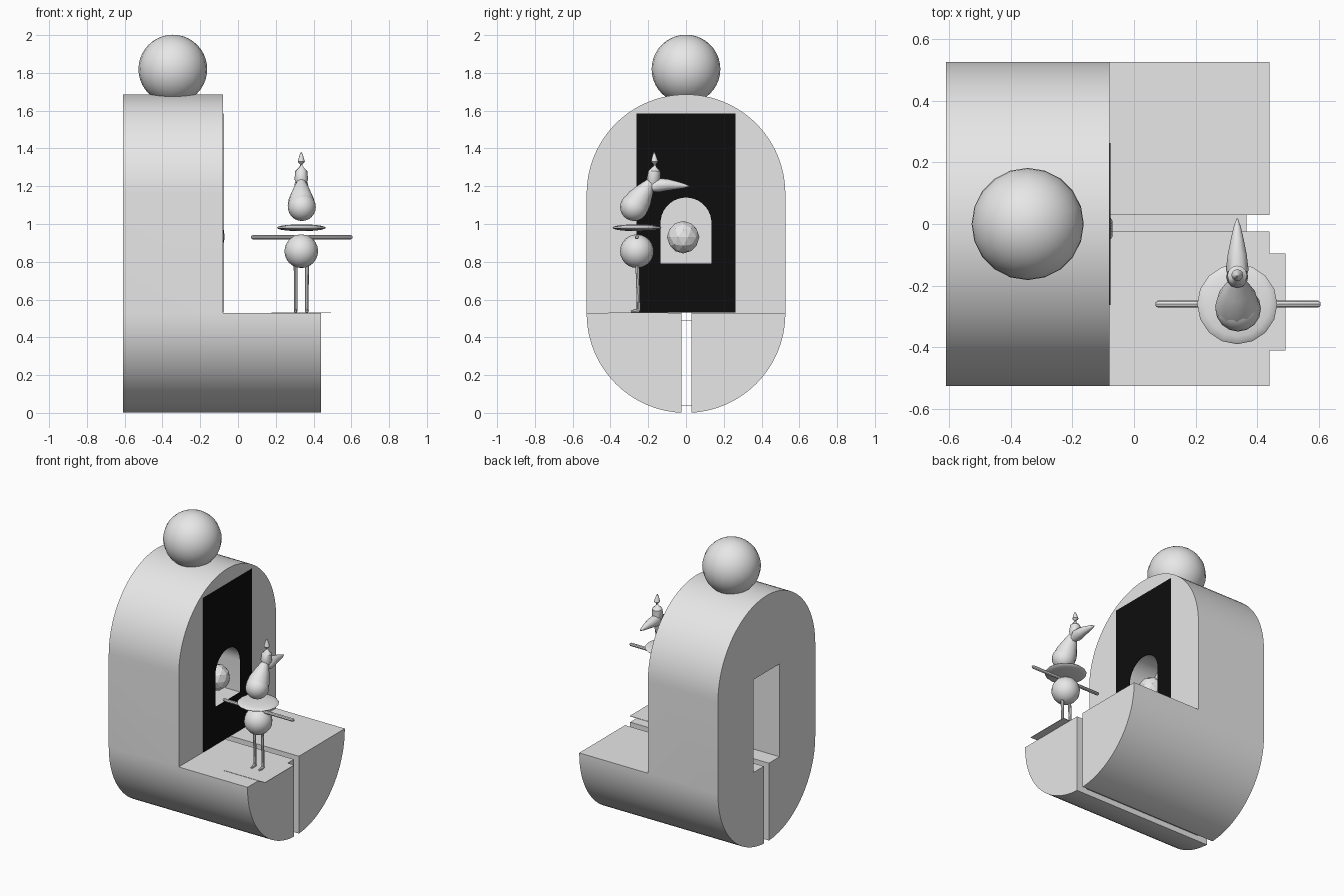
import bpy, bmesh, math
from mathutils import Vector

if "Cube" in bpy.data.objects:
    bpy.data.objects.remove(bpy.data.objects["Cube"])


def material(name, rgb):
    m = bpy.data.materials.new(name)
    m.diffuse_color = (*rgb, 1)
    m.use_nodes = True
    m.node_tree.nodes["Principled BSDF"].inputs["Base Color"].default_value = m.diffuse_color
    return m


GREY = material("plain grey", (0.8, 0.8, 0.8))
BLACK = material("matte black", (0.004, 0.004, 0.004))


def finish(bm, name, mat=GREY, smooth=True):
    bmesh.ops.recalc_face_normals(bm, faces=bm.faces)
    mesh = bpy.data.meshes.new(name)
    bm.to_mesh(mesh)
    bm.free()
    ob = bpy.data.objects.new(name, mesh)
    bpy.context.collection.objects.link(ob)
    mesh.materials.append(mat)
    if smooth:
        shade(ob)
    return ob


def shade(ob):
    bpy.ops.object.select_all(action='DESELECT')
    ob.select_set(True)
    bpy.context.view_layer.objects.active = ob
    bpy.ops.object.shade_smooth_by_angle(angle=math.radians(35))


def prism(name, outline, x0, x1, mat=GREY):
    """Extrude a (y, z) outline along x."""
    bm = bmesh.new()
    face = bm.faces.new([bm.verts.new((x0, y, z)) for y, z in outline])
    out = bmesh.ops.extrude_face_region(bm, geom=[face])
    verts = [v for v in out["geom"] if isinstance(v, bmesh.types.BMVert)]
    bmesh.ops.translate(bm, verts=verts, vec=(x1 - x0, 0, 0))
    return finish(bm, name, mat, False)


def box(name, x, y, z, mat=GREY):
    return prism(name, [(y[0], z[0]), (y[1], z[0]), (y[1], z[1]), (y[0], z[1])], *x, mat)


def arc(r, cz, a0, a1, n):
    return [(r * math.cos(math.radians(a0 + (a1 - a0) * i / n)),
             cz + r * math.sin(math.radians(a0 + (a1 - a0) * i / n))) for i in range(n + 1)]


def cut(ob, cutter, keep=False):
    mod = ob.modifiers.new("cut", 'BOOLEAN')
    mod.operation, mod.object, mod.solver = 'DIFFERENCE', cutter, 'EXACT'
    bpy.context.view_layer.objects.active = ob
    bpy.ops.object.modifier_apply(modifier=mod.name)
    if not keep:
        bpy.data.objects.remove(cutter)


def sphere(name, centre, r, segs=20, rings=14, squash=1):
    bm = bmesh.new()
    bmesh.ops.create_uvsphere(bm, u_segments=segs, v_segments=rings, radius=r)
    for v in bm.verts:
        v.co = Vector((v.co.x, v.co.y, v.co.z * squash)) + Vector(centre)
    return finish(bm, name)


def loft(name, path, segs=12):
    """Round tapered tube through (point, radius) stations."""
    bm = bmesh.new()
    rings = []
    pts = [Vector(p) for p, r in path]
    for i, (p, r) in enumerate(path):
        d = (pts[min(i + 1, len(pts) - 1)] - pts[max(i - 1, 0)]).normalized()
        q = d.to_track_quat('Z', 'Y')
        rings.append([bm.verts.new(pts[i] + q @ Vector((
            r * math.cos(2 * math.pi * k / segs), r * math.sin(2 * math.pi * k / segs), 0)))
            for k in range(segs)])
    for a, b in zip(rings, rings[1:]):
        for k in range(segs):
            j = (k + 1) % segs
            bm.faces.new((a[k], a[j], b[j], b[k]))
    bm.faces.new(rings[0])
    bm.faces.new(rings[-1])
    return finish(bm, name)


# Rounded L-shaped housing
R = 0.526
housing = prism("housing", arc(R, R, 180, 360, 48) + arc(R, 1.16, 0, 180, 48), -0.61, 0.44)
cut(housing, box("step_cutter", (-0.08, 1), (-1, 1), (0.53, 2)))
cut(housing, box("slot_cutter", (-1, 1), (-0.025, 0.03), (-0.1, 0.5305)))
cut(housing, box("window_cutter", (-1, -0.28), (-0.14, 0.14), (0.53, 1.165)))

# Black door panel with an arched niche cut through it
door = box("door_panel", (-0.0805, -0.077), (-0.263, 0.263), (0.531, 1.585), BLACK)
arch = [(-0.135, 0.79), (0.135, 0.79)] + arc(0.135, 1.005, 0, 180, 20)
niche = prism("niche_cutter", arch, -0.25, 0.2)
cut(housing, niche, keep=True)
cut(door, niche)
shade(housing)

# Thin liners inside the slot
for name, z in (("slot_liner_top", 0.49), ("slot_liner_bottom", 0.04)):
    box(name, (-0.535, 0.365), (-0.025, 0.03), (z - 0.001, z + 0.001))

# Ball on the roof and faceted ball in the niche
sphere("roof_ball", (-0.345, 0, 1.82), 0.182, 20, 20)
bm = bmesh.new()
bmesh.ops.create_icosphere(bm, subdivisions=2, radius=0.086)
bmesh.ops.translate(bm, verts=bm.verts, vec=(-0.152, -0.015, 0.93))
finish(bm, "niche_ball", GREY, False)

# Thin stage plate under the figure
X, Y = 0.335, -0.26
box("stage_plate", (0.178, 0.492), (-0.41, -0.095), (0.529, 0.532))

# Figure: legs, feet, body, arm bar, skirt
for side, dx in (("left", -0.03), ("right", 0.03)):
    loft(side + "_leg", [((X + dx, -0.258, 0.79), 0.010), ((X + dx, -0.25, 0.54), 0.009)], 8)
    loft(side + "_foot", [((X + dx, -0.247, 0.542), 0.009), ((X + dx, -0.27, 0.54), 0.010),
                          ((X + dx, -0.292, 0.537), 0.005)], 8)
sphere("body", (X, Y, 0.856), 0.089, 16, 12)
loft("arm_bar", [((0.07, Y, 0.93), 0.006), ((0.077, Y, 0.93), 0.011),
                 ((0.598, Y, 0.93), 0.011), ((0.605, Y, 0.93), 0.006)], 8)
sphere("skirt", (X, Y, 0.98), 0.13, 16, 10, 0.14)

# Head with tapering crown and two pointed ears
sphere("head", (X + 0.003, -0.275, 1.09), 0.074, 16, 12)
loft("crown", [((X, -0.268, 1.098), 0.072), ((X, -0.245, 1.135), 0.066),
               ((X, -0.215, 1.18), 0.046), ((X, -0.187, 1.222), 0.024)])
loft("upper_ear", [((X, -0.187, 1.19), 0.014), ((X, -0.172, 1.235), 0.036),
                   ((X, -0.167, 1.28), 0.032), ((X, -0.166, 1.33), 0.019),
                   ((X, -0.168, 1.365), 0.009), ((X, -0.169, 1.38), 0.002)])
loft("rear_ear", [((X, -0.195, 1.19), 0.018), ((X, -0.15, 1.205), 0.037),
                  ((X, -0.10, 1.208), 0.031), ((X, -0.05, 1.205), 0.021),
                  ((X, -0.01, 1.202), 0.012), ((X, 0.018, 1.2), 0.002)])
